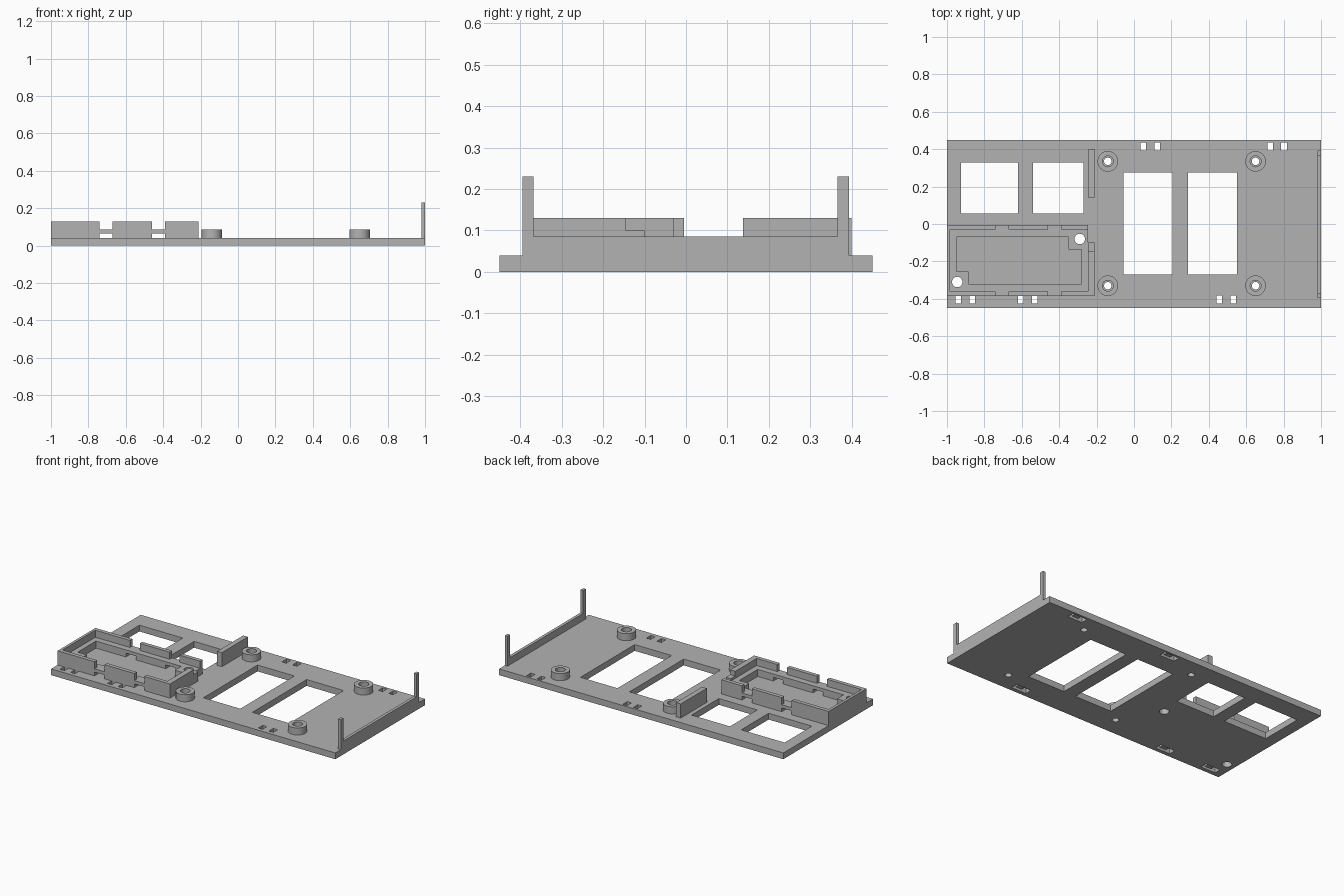
import bpy, bmesh, math

if "Cube" in bpy.data.objects:
    bpy.data.objects.remove(bpy.data.objects["Cube"], do_unlink=True)

grey = bpy.data.materials.new("plain grey")
grey.use_nodes = True
GREY = (0.45, 0.45, 0.45, 1)
grey.diffuse_color = GREY
grey.node_tree.nodes["Principled BSDF"].inputs["Base Color"].default_value = GREY

FLOOR, LEDGE, RIM, POST = 0.04, 0.085, 0.13, 0.23


def prism(name, points, z0, z1):
    """Extrude a flat outline from z0 to z1."""
    bm = bmesh.new()
    face = bm.faces.new([bm.verts.new((x, y, z0)) for x, y in points])
    top = bmesh.ops.extrude_face_region(bm, geom=[face])
    verts = [g for g in top["geom"] if isinstance(g, bmesh.types.BMVert)]
    bmesh.ops.translate(bm, verts=verts, vec=(0, 0, z1 - z0))
    bmesh.ops.recalc_face_normals(bm, faces=bm.faces)
    mesh = bpy.data.meshes.new(name)
    bm.to_mesh(mesh)
    bm.free()
    mesh.materials.append(grey)
    obj = bpy.data.objects.new(name, mesh)
    bpy.context.collection.objects.link(obj)
    return obj


def box(name, x0, x1, y0, y1, z0, z1):
    return prism(name, [(x0, y0), (x1, y0), (x1, y1), (x0, y1)], z0, z1)


def disc(name, x, y, r, z0, z1, n=40):
    ring = [(x + r * math.cos(2 * math.pi * i / n),
             y + r * math.sin(2 * math.pi * i / n)) for i in range(n)]
    return prism(name, ring, z0, z1)


def cut(obj, cutters):
    """Subtract the cutters, bake the result and delete the cutters."""
    for c in cutters:
        c.hide_render = True
        mod = obj.modifiers.new("cut", 'BOOLEAN')
        mod.operation, mod.solver, mod.object = 'DIFFERENCE', 'EXACT', c
    graph = bpy.context.evaluated_depsgraph_get()
    mesh = bpy.data.meshes.new_from_object(obj.evaluated_get(graph))
    obj.modifiers.clear()
    obj.data = mesh
    for c in cutters:
        bpy.data.objects.remove(c, do_unlink=True)


def smooth(obj):
    bpy.ops.object.select_all(action='DESELECT')
    obj.select_set(True)
    bpy.context.view_layer.objects.active = obj
    bpy.ops.object.shade_smooth_by_angle(angle=math.radians(30))


# Base plate with windows, screw holes and strap slots
plate = box("base_plate", -1, 1, -0.45, 0.45, 0, FLOOR)
windows = [(-0.925, -0.62, 0.055, 0.33), (-0.54, -0.27, 0.055, 0.33),
           (-0.055, 0.205, -0.27, 0.275), (0.29, 0.55, -0.27, 0.275)]
standoffs = [(x, y) for x in (-0.14, 0.65) for y in (-0.33, 0.335)]
tray_holes = [(-0.29, -0.08), (-0.945, -0.31)]
strap_slots = [(-0.902, -0.403), (-0.568, -0.403), (0.493, -0.403),
               (0.087, 0.414), (0.765, 0.414)]

cutters = [box("window_cutter", *w, -0.1, 0.2) for w in windows]
cutters += [disc("screw_cutter", x, y, 0.02, -0.1, 0.2) for x, y in standoffs]
cutters += [disc("tray_hole_cutter", x, y, 0.028, -0.1, 0.2) for x, y in tray_holes]
for x, y in strap_slots:
    for s in (-1, 1):
        cx = x + s * 0.037
        cutters.append(box("slot_cutter", cx - 0.015, cx + 0.015,
                           y - 0.022, y + 0.022, -0.1, 0.2))
    # shallow strap channel on the underside
    cutters.append(box("channel_cutter", x - 0.03, x + 0.03,
                       y - 0.022, y + 0.022, -0.1, 0.015))
cut(plate, cutters)
smooth(plate)

# Round standoffs with a wider bore
for x, y in standoffs:
    post = disc("standoff", x, y, 0.055, FLOOR, LEDGE)
    cut(post, [disc("bore_cutter", x, y, 0.029, 0, 0.2)])
    smooth(post)

# Tray ledge: stepped outline, sunken middle, strap tunnels below the gaps
GAPS = [(-0.74, -0.67), (-0.46, -0.39)]
ledge = prism("tray_ledge", [(-1, -0.385), (-0.21, -0.385), (-0.21, -0.1),
                             (-0.245, -0.1), (-0.245, -0.005), (-1, -0.005)],
              FLOOR, LEDGE)
cutters = [prism("recess_cutter",
                 [(-0.885, -0.32), (-0.28, -0.32), (-0.28, -0.135), (-0.35, -0.135),
                  (-0.35, -0.07), (-0.95, -0.07), (-0.95, -0.255), (-0.885, -0.255)],
                 0, 0.2)]
cutters += [disc("tray_hole_cutter", x, y, 0.028, -0.1, 0.2) for x, y in tray_holes]
cutters += [box("tunnel_cutter", a, b, -0.5, 0.1, 0, 0.064) for a, b in GAPS]
cut(ledge, cutters)
smooth(ledge)

# Tray rim: corner pieces wrap round the ends, straight pieces sit between gaps
prism("tray_rim_outer_end",
      [(-1, -0.385), (-0.74, -0.385), (-0.74, -0.36), (-0.983, -0.36),
       (-0.983, -0.03), (-0.74, -0.03), (-0.74, -0.005), (-1, -0.005)], LEDGE, RIM)
prism("tray_rim_inner_end",
      [(-0.39, -0.385), (-0.21, -0.385), (-0.21, -0.145), (-0.245, -0.145),
       (-0.245, -0.36), (-0.39, -0.36)], LEDGE, RIM)
box("tray_rim_front", -0.67, -0.46, -0.385, -0.36, LEDGE, RIM)
box("tray_rim_back", -0.67, -0.46, -0.03, -0.005, LEDGE, RIM)
box("tray_rim_back_corner", -0.39, -0.245, -0.03, -0.005, LEDGE, RIM)
box("tray_rim_step", -0.245, -0.21, -0.145, -0.1, LEDGE, 0.1)

# Upright divider beside the small windows
box("divider", -0.243, -0.21, 0.138, 0.4, FLOOR, RIM)

# End ridge with a tall post at each end
box("end_ridge", 0.981, 1, -0.368, 0.366, FLOOR, LEDGE)
box("front_post", 0.981, 1, -0.395, -0.368, FLOOR, POST)
box("back_post", 0.981, 1, 0.366, 0.393, FLOOR, POST)
